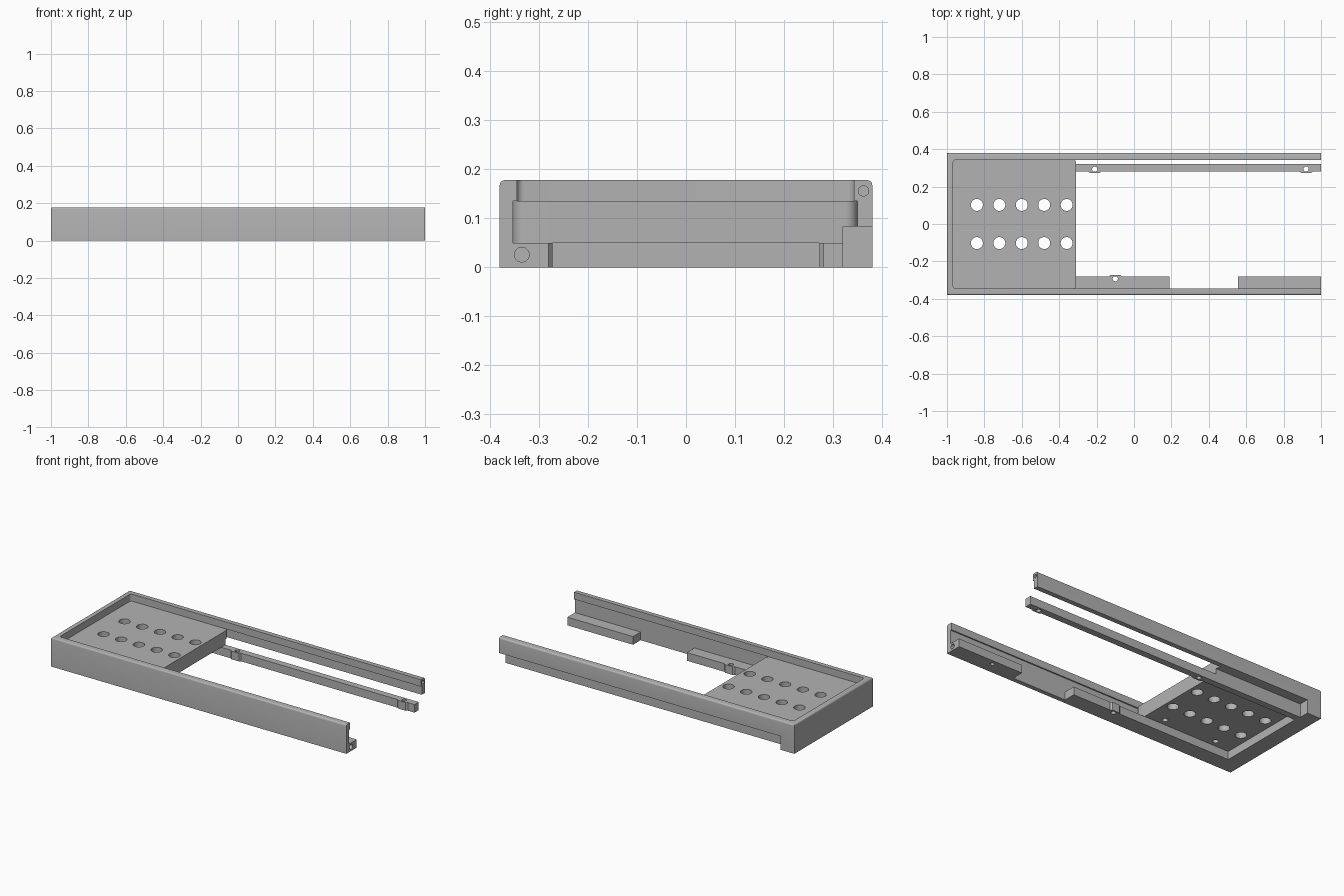
import bpy, bmesh, math

cube = bpy.data.objects.get("Cube")
if cube:
    bpy.data.objects.remove(cube, do_unlink=True)

grey = bpy.data.materials.new("plain_grey")
grey.use_nodes = True
colour = (0.45, 0.45, 0.45, 1)
grey.diffuse_color = colour
grey.node_tree.nodes["Principled BSDF"].inputs["Base Color"].default_value = colour

LEFT, RIGHT = -1.0, 1.0
DEPTH, HEIGHT = 0.38, 0.178
PLATE_END = -0.31             # free end of the deck plate
FLOOR, DECK = 0.05, 0.135     # rail top and deck top
FAR = 1.5                     # overshoot for cutters


def make(name, bm):
    bmesh.ops.recalc_face_normals(bm, faces=bm.faces[:])
    mesh = bpy.data.meshes.new(name)
    bm.to_mesh(mesh)
    bm.free()
    mesh.materials.append(grey)
    ob = bpy.data.objects.new(name, mesh)
    bpy.context.collection.objects.link(ob)
    return ob


def prism(name, outline, z0, z1):
    bm = bmesh.new()
    face = bm.faces.new([bm.verts.new((x, y, z0)) for x, y in outline])
    top = bmesh.ops.extrude_face_region(bm, geom=[face])["geom"]
    for v in top:
        if isinstance(v, bmesh.types.BMVert):
            v.co.z = z1
    return make(name, bm)


def box(name, x, y, z):
    return prism(name, [(x[0], y[0]), (x[1], y[0]), (x[1], y[1]), (x[0], y[1])], *z)


def rod(name, centre, radius, length, along_x=False):
    bm = bmesh.new()
    bmesh.ops.create_cone(bm, cap_ends=True, segments=32, radius1=radius,
                          radius2=radius, depth=length)
    ob = make(name, bm)
    if along_x:
        ob.rotation_euler.y = math.pi / 2
    ob.location = centre
    return ob


def arc(cx, cy, r, start, end, steps=8):
    angles = [math.radians(start + (end - start) * i / steps) for i in range(steps + 1)]
    return [(cx + r * math.cos(a), cy + r * math.sin(a)) for a in angles]


# Tray blank with rounded top edges on its three closed sides
tray = box("tray_frame", (LEFT, RIGHT), (-DEPTH, DEPTH), (0, HEIGHT))
bm = bmesh.new()
bm.from_mesh(tray.data)
rim = [e for e in bm.edges if all(v.co.z > 0.1 for v in e.verts)
       and not all(v.co.x > 0.9 for v in e.verts)]
bmesh.ops.bevel(bm, geom=rim, offset=0.01, segments=4, profile=0.5, affect='EDGES')
bm.to_mesh(tray.data)
bm.free()

cutters = []

# Shallow upper recess with rounded inner corners
r = 0.015
recess = [(FAR, -0.345), (FAR, 0.343)]
recess += arc(-0.967 + r, 0.343 - r, r, 90, 180)
recess += arc(-0.967 + r, -0.345 + r, r, 180, 270)
cutters.append(prism("recess_cutter", recess, DECK, 1))

# Sliding grooves beyond the deck, leaving rounded deck corners
r, y0, y1 = 0.025, -0.353, 0.35
groove = [(FAR, y0)] + arc(PLATE_END - r, y0 + r, r, -90, 0)
groove += arc(PLATE_END - r, y1 - r, r, 0, 90) + [(FAR, y1)]
cutters.append(prism("groove_cutter", groove, FLOOR, DECK))

# Open centre, gap in the front ledge, underside pocket, rear slot
cutters.append(box("centre_cutter", (PLATE_END, FAR), (-0.28, 0.28), (-1, 1)))
cutters.append(box("ledge_gap_cutter", (0.19, 0.555), (y0, 0), (-1, 0.1)))
cutters.append(box("underside_cutter", (-0.9, -0.29), (-0.28, 0.28), (-1, FLOOR)))
cutters.append(box("slot_cutter", (-0.905, FAR), (0.32, 1), (-1, 0.083)))

# Two rows of round deck holes and small blind holes beneath
for side in (-1, 1):
    for i in range(5):
        cutters.append(rod("deck_hole", (-0.84 + 0.12 * i, 0.102 * side, 0.1), 0.032, 0.4))
    for x in (-0.42, -0.777):
        cutters.append(rod("blind_hole", (x, 0.24 * side, FLOOR), 0.016, 0.08))

# Screw holes in the rails and in the open ends
SCREWS = [(-0.21, 1), (0.92, 1), (-0.10, -1)]
for x, side in SCREWS:
    cutters.append(rod("screw_hole", (x, 0.293 * side, 0), 0.014, 0.3))
cutters.append(rod("ledge_hole", (0.74, -0.31, 0), 0.012, 0.06))
cutters.append(rod("front_end_hole", (RIGHT, -0.335, 0.026), 0.015, 0.2, True))
cutters.append(rod("back_end_hole", (RIGHT, 0.362, 0.156), 0.0105, 0.2, True))

bpy.context.view_layer.objects.active = tray
for cutter in cutters:
    cutter.hide_render = True
    mod = tray.modifiers.new("cut", 'BOOLEAN')
    mod.operation = 'DIFFERENCE'
    mod.solver = 'EXACT'
    mod.object = cutter
    bpy.ops.object.modifier_apply(modifier=mod.name)
for cutter in cutters:
    bpy.data.objects.remove(cutter, do_unlink=True)

# Bosses beside the screw holes
for x, side in SCREWS:
    a, b = 0.28 * side, 0.272 * side
    prism("screw_boss", [(x - 0.035, a), (x - 0.025, b), (x + 0.025, b), (x + 0.035, a)],
          0, FLOOR)

bpy.ops.object.select_all(action='DESELECT')
tray.select_set(True)
bpy.ops.object.shade_smooth_by_angle(angle=math.radians(30))
